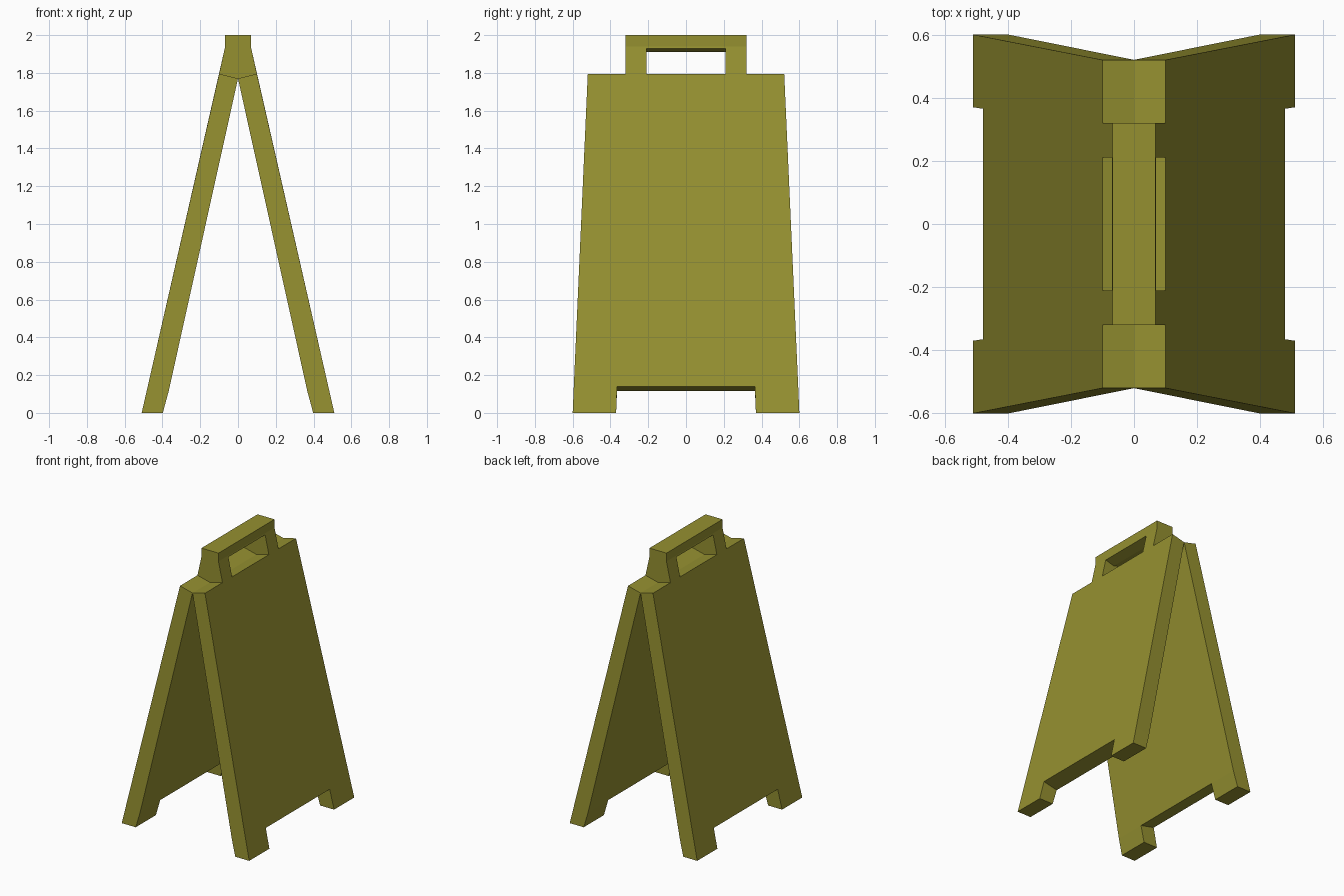
import bpy

# Half-width outline of one board: (y, outer x, outer z, inner x, inner z)
outline = [
    (0.00, 0.10, 1.795, 0.0, 1.77),     # 0 grip hole floor
    (0.21, 0.10, 1.795, 0.0, 1.77),     # 1
    (0.21, 0.07, 1.93, 0.0, 1.91),      # 2 grip hole ceiling
    (0.00, 0.07, 1.93, 0.0, 1.91),      # 3
    (0.00, 0.068, 1.94, 0.0, 1.94),     # 4 handle bar
    (0.00, 0.068, 2.0, 0.0, 2.0),       # 5
    (0.32, 0.068, 2.0, 0.0, 2.0),       # 6
    (0.32, 0.068, 1.94, 0.0, 1.94),     # 7
    (0.32, 0.10, 1.795, 0.0, 1.77),     # 8 shoulder
    (0.52, 0.10, 1.795, 0.0, 1.77),     # 9
    (0.594, 0.478, 0.14, 0.367, 0.115),  # 10 foot
    (0.60, 0.51, 0.0, 0.398, 0.0),      # 11
    (0.37, 0.51, 0.0, 0.398, 0.0),      # 12
    (0.365, 0.478, 0.14, 0.367, 0.115),  # 13 cut-out between feet
    (0.00, 0.478, 0.14, 0.367, 0.115),  # 14
]
n = len(outline)
verts = [(xo, y, zo) for y, xo, zo, xi, zi in outline]
verts += [(xi, y, zi) for y, xo, zo, xi, zi in outline]

# Outer and inner board faces
outer = [[0, 1, 2, 3, 4, 7, 8, 9, 10, 13, 14], [4, 5, 6, 7], [10, 11, 12, 13]]
inner = [[0, 1, 8, 9, 10, 13, 14], [10, 11, 12, 13]]
faces = [f[::-1] for f in outer] + [[i + n for i in f] for f in inner]

# Edge walls, leaving the centre plane open for mirroring
for i in range(n):
    j = (i + 1) % n
    if outline[i][0] or outline[j][0]:
        faces.append([i, j, j + n, i + n])

mesh = bpy.data.meshes.new("folding_floor_sign")
mesh.from_pydata(verts, [], faces)
# Weld the points shared on the ridge and drop walls that collapse there
mesh.validate()
sign = bpy.data.objects.new("folding_floor_sign", mesh)
bpy.context.collection.objects.link(sign)

# Mirror to both ends and to the opposite board
mirror = sign.modifiers.new("mirror", 'MIRROR')
mirror.use_axis = (True, True, False)
mirror.merge_threshold = 0.0005

# Olive yellow plastic
mat = bpy.data.materials.new("yellow_plastic")
mat.diffuse_color = (0.30, 0.28, 0.03, 1.0)
mesh.materials.append(mat)
